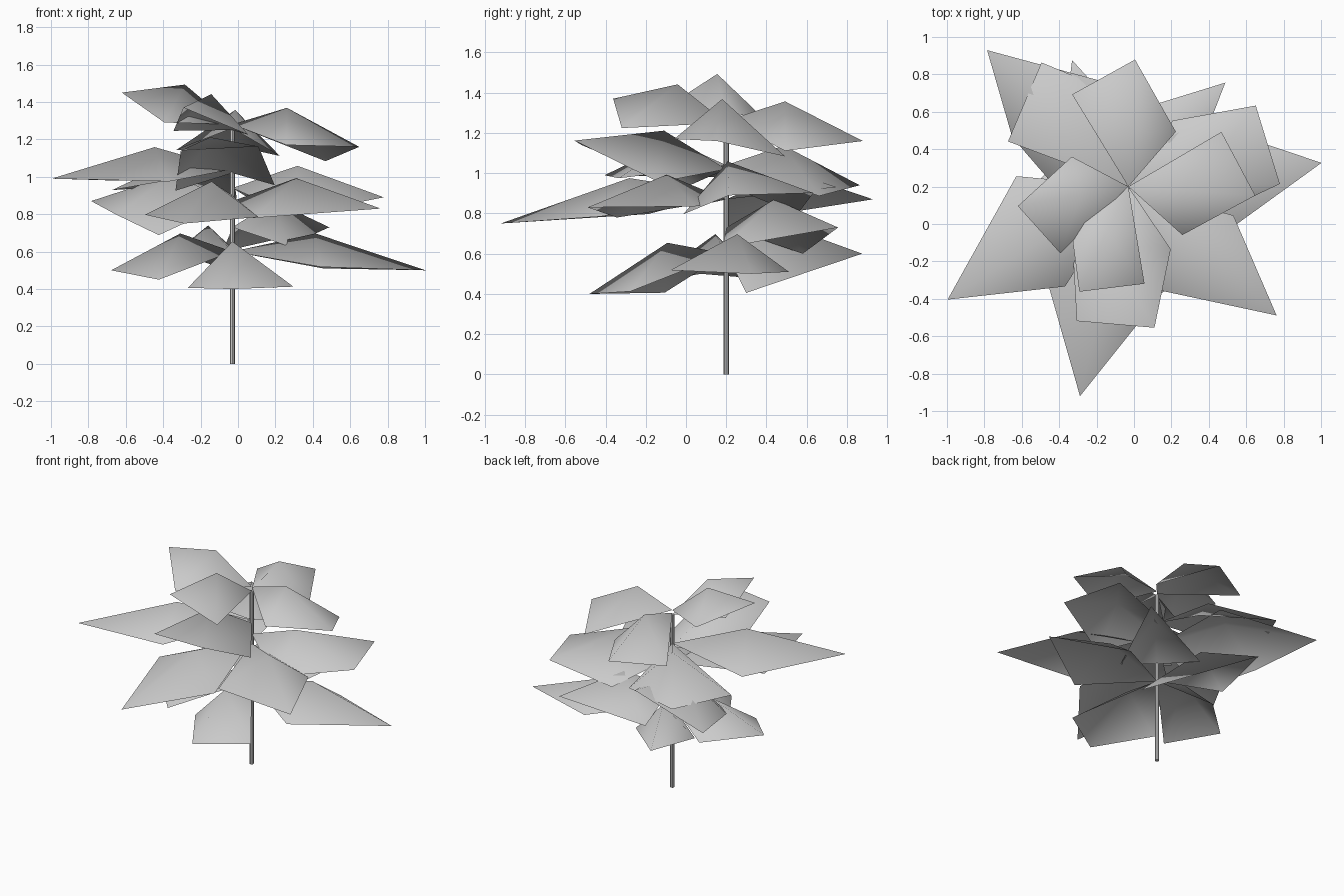
import bpy
from math import radians
from mathutils import Matrix, Vector

cube = bpy.data.objects.get("Cube")
if cube:
    bpy.data.objects.remove(cube)

grey = bpy.data.materials.new("plain_grey")
grey.use_nodes = True
grey.diffuse_color = (0.6, 0.6, 0.6, 1)
grey.node_tree.nodes["Principled BSDF"].inputs["Base Color"].default_value = grey.diffuse_color

STEM_X, STEM_Y = -0.03, 0.2
STEM_HEIGHT = 1.25
RIDGE_ALONG, RIDGE_LIFT = 0.43, 0.14

# Leaf outlines: (distance along, distance sideways, sag) from base round to base
BASE, TIP = (0, 0, 0), (1, 0, 0)
NEAR_SHOULDER = (0.45, -0.35, 0.08)
LONG_SHOULDER = (0.42, -0.32, 0.04)
WIDE = [BASE, NEAR_SHOULDER, TIP, (0.7, 0.48, 0.08)]
BROAD = [BASE, (0.4, -0.27, 0.08), TIP, (0.85, 0.52, 0.08), (0.3, 0.43, 0.2)]
LONG = [BASE, LONG_SHOULDER, TIP, (0.5, 0.24, 0.04)]
CURLED = [BASE, LONG_SHOULDER, TIP, (0.6, 0.23, 0), (0.27, 0.26, 0.1)]
ARCHED = [BASE, (0.25, -0.3, 0.1), TIP, (0.32, 0.39, 0.13)]
SKEWED = [BASE, (0, -0.33, 0.17), TIP, (0.5, 0.3, 0.08)]


def leaf(name, outline, height, heading, length, rise=0.0, roll=0.0):
    """A creased leaf: a raised middle point fanned out to the outline."""
    points = [Vector((RIDGE_ALONG * length, 0, RIDGE_ALONG * rise + RIDGE_LIFT))]
    for along, side, sag in outline:
        points.append(Vector((along * length, side * length,
                              along * rise + side * length * roll - sag)))
    count = len(outline)
    faces = [(0, i + 1, (i + 1) % count + 1) for i in range(count)]
    mesh = bpy.data.meshes.new(name)
    mesh.from_pydata(points, [], faces)
    mesh.transform(Matrix.Translation((STEM_X, STEM_Y, height))
                   @ Matrix.Rotation(radians(heading), 4, "Z"))
    mesh.materials.append(grey)
    mesh.shade_smooth()
    obj = bpy.data.objects.new(name, mesh)
    bpy.context.collection.objects.link(obj)


# Stem
bpy.ops.mesh.primitive_cylinder_add(vertices=8, radius=0.014, depth=STEM_HEIGHT,
                                    location=(STEM_X, STEM_Y, STEM_HEIGHT / 2))
stem = bpy.context.object
stem.name = "stem"
stem.data.materials.append(grey)
bpy.ops.object.shade_smooth_by_angle()

# Top whorl
top = 1.28
leaf("top_leaf_back", WIDE, top - 0.02, heading=87, length=0.68, rise=-0.1, roll=0.1)
leaf("top_leaf_left", WIDE, top, heading=-4, length=0.68, rise=-0.12, roll=-0.1)
leaf("top_leaf_right", WIDE, top, heading=190, length=0.6, rise=0.17, roll=-0.1)
leaf("top_leaf_front", WIDE, top - 0.03, heading=245, length=0.62, rise=0.12, roll=-0.1)

# Upper middle whorl
upper = 1.04
leaf("upper_leaf_back", WIDE, upper, heading=125, length=0.81, rise=-0.1, roll=0.1)
leaf("upper_leaf_left", BROAD, upper - 0.1, heading=1, length=0.81, rise=-0.05, roll=0.2)
leaf("upper_leaf_right", LONG, upper, heading=212, length=1.14, rise=-0.05)
leaf("upper_leaf_front", BROAD, upper - 0.02, heading=249, length=0.77, rise=0.12, roll=0.3)

# Lower middle whorl
lower = 0.87
leaf("lower_leaf_back", CURLED, lower, heading=136, length=1.05, roll=-0.3)
leaf("lower_leaf_left", ARCHED, lower - 0.14, heading=47, length=0.76)
leaf("lower_leaf_right", LONG, lower + 0.03, heading=257, length=1.15, rise=-0.15)
leaf("lower_leaf_front", LONG, lower, heading=319, length=1.05, rise=-0.04, roll=0.1)

# Bottom whorl
bottom = 0.6
leaf("bottom_leaf_back", SKEWED, bottom, heading=114, length=0.74, roll=0.1)
leaf("bottom_leaf_left", LONG, bottom, heading=7, length=1.04, rise=-0.1)
leaf("bottom_leaf_right", WIDE, bottom, heading=191, length=0.66, rise=-0.1)
leaf("bottom_leaf_front", WIDE, bottom, heading=270, length=0.68, rise=-0.2, roll=0.1)
